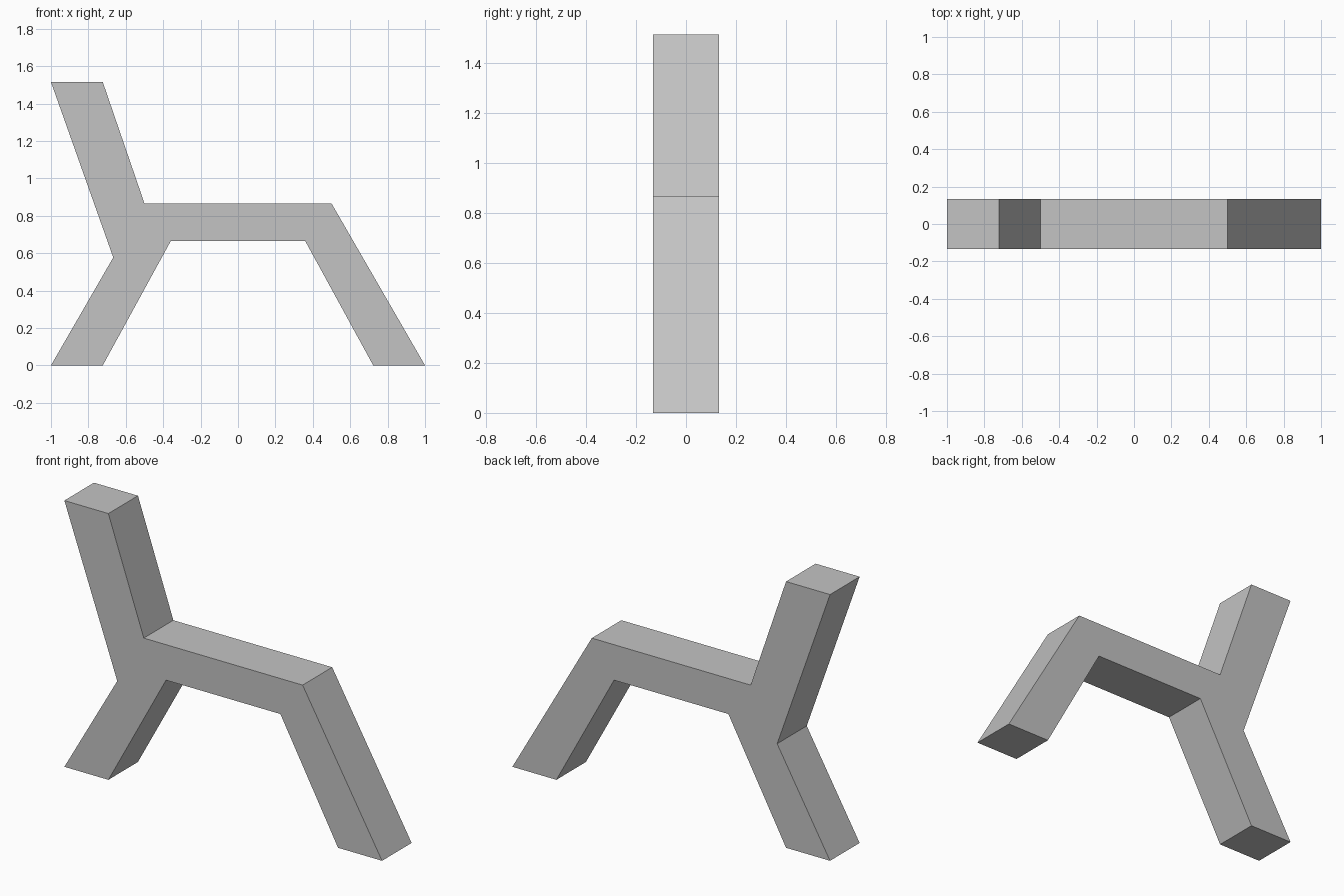
import bpy
import bmesh

cube = bpy.data.objects.get("Cube")
if cube:
    bpy.data.objects.remove(cube, do_unlink=True)

HALF_DEPTH = 0.133

# One flat grey for the whole frame
grey = bpy.data.materials.new("plain_grey")
grey.use_nodes = True
colour = (0.55, 0.55, 0.55, 1)
grey.diffuse_color = colour
grey.node_tree.nodes["Principled BSDF"].inputs["Base Color"].default_value = colour

# Side outline of the chair: splayed legs, seat and leaning backrest
outline = [
    (-1, 0), (-0.723, 0), (-0.36, 0.664),        # rear leg and underside
    (0.36, 0.664), (0.723, 0), (1, 0),           # front leg
    (0.5, 0.866), (-0.5, 0.866),                 # seat top
    (-0.723, 1.515), (-1, 1.515),                # backrest
    (-0.667, 0.577),                             # notch behind the seat
]

# Extrude the outline through the depth
bm = bmesh.new()
face = bm.faces.new([bm.verts.new((x, -HALF_DEPTH, z)) for x, z in outline])
sweep = bmesh.ops.extrude_face_region(bm, geom=[face], use_keep_orig=True)
moved = [v for v in sweep["geom"] if isinstance(v, bmesh.types.BMVert)]
bmesh.ops.translate(bm, verts=moved, vec=(0, 2 * HALF_DEPTH, 0))
bmesh.ops.recalc_face_normals(bm, faces=bm.faces[:])

mesh = bpy.data.meshes.new("chair_frame")
bm.to_mesh(mesh)
bm.free()
mesh.materials.append(grey)
chair = bpy.data.objects.new("chair_frame", mesh)
bpy.context.collection.objects.link(chair)
